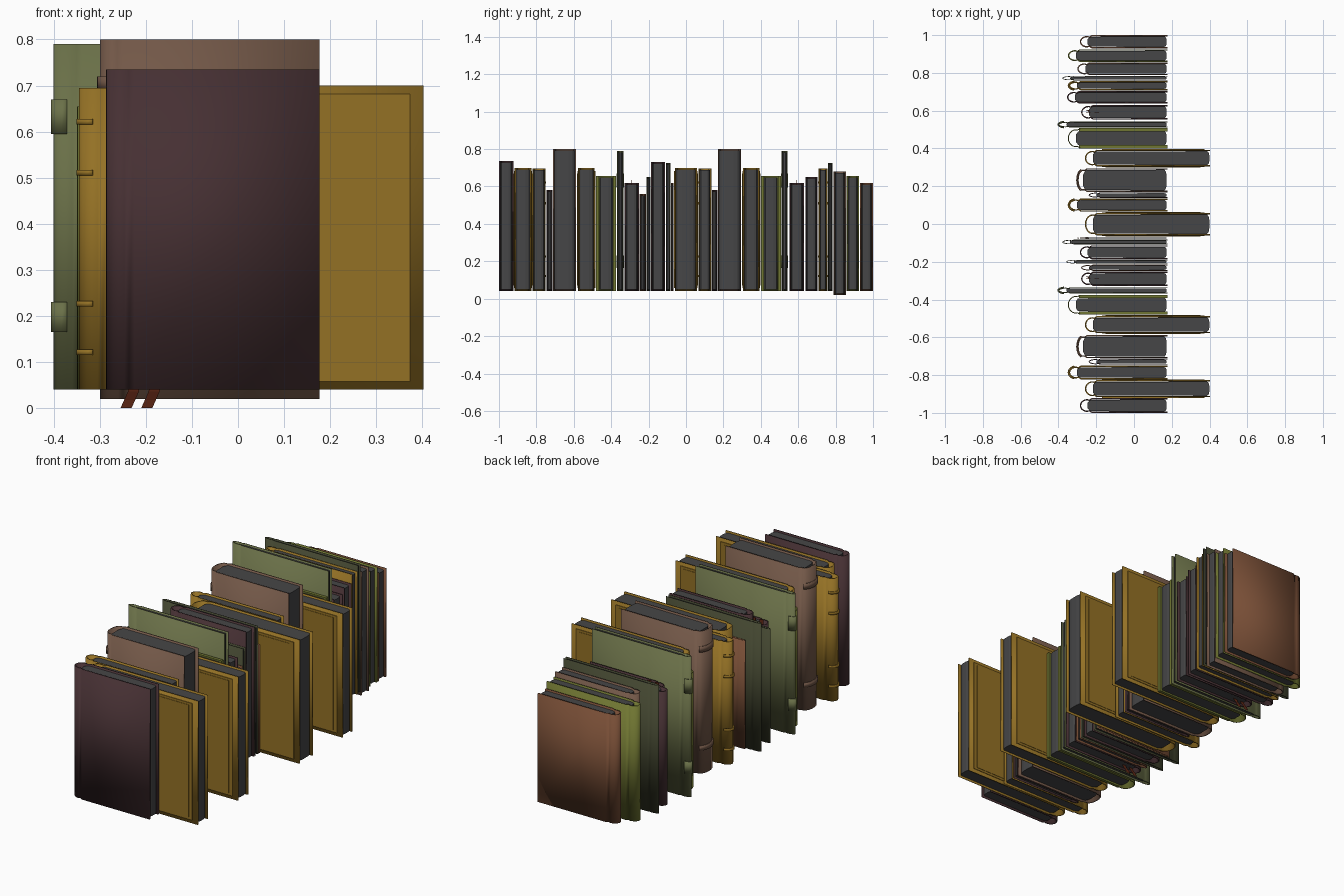
import bpy, math

if "Cube" in bpy.data.objects:
    bpy.data.objects.remove(bpy.data.objects["Cube"])


def mat(name, r, g, b):
    m = bpy.data.materials.new(name)
    lin = [((c / 255 + 0.055) / 1.055) ** 2.4 if c > 10 else c / 255 / 12.92 for c in (r, g, b)]
    m.diffuse_color = (*lin, 1)
    m.use_nodes = True
    m.node_tree.nodes["Principled BSDF"].inputs["Base Color"].default_value = m.diffuse_color
    return m


MATS = {
    "gold": mat("ochre gold", 148, 113, 37),
    "brown": mat("warm brown", 115, 88, 72),
    "sage": mat("sage green", 106, 112, 72),
    "olive": mat("bright olive", 112, 118, 50),
    "forest": mat("dark olive", 67, 70, 48),
    "maroon": mat("dark maroon", 70, 48, 51),
    "rust": mat("red brown", 120, 78, 54),
    "ribbon": mat("ribbon red", 98, 40, 22),
    "pages": mat("charcoal pages", 70, 70, 71),
}


def add(name, verts, faces, colour):
    me = bpy.data.meshes.new(name)
    me.from_pydata(verts, [], faces)
    me.materials.append(MATS[colour])
    ob = bpy.data.objects.new(name, me)
    bpy.context.collection.objects.link(ob)
    return ob


def strip(name, path, z0, z1, t, colour):
    """Upright sheet along an xy path, thickened inward."""
    n = len(path)
    verts = [(x, y, z) for z in (z0, z1) for x, y in path]
    faces = [(i, i + 1, n + i + 1, n + i) for i in range(n - 1)]
    ob = add(name, verts, faces, colour)
    s = ob.modifiers.new("thickness", 'SOLIDIFY')
    s.thickness, s.offset = t, -1
    return ob


def prism(name, outline, z0, z1, colour):
    """Solid extrusion of a counter-clockwise xy outline."""
    n = len(outline)
    verts = [(x, y, z) for z in (z0, z1) for x, y in outline]
    faces = [tuple(range(n - 1, -1, -1)), tuple(range(n, 2 * n))]
    faces += [(i, (i + 1) % n, n + (i + 1) % n, n + i) for i in range(n)]
    return add(name, verts, faces, colour)


def box(name, x0, x1, y0, y1, z0, z1, colour):
    return prism(name, [(x0, y0), (x1, y0), (x1, y1), (x0, y1)], z0, z1, colour)


def spine_arc(x0, yc, h, depth, grow=0.0, span=90):
    pts = []
    for i in range(11):
        a = math.radians(span - 2 * span * i / 10)
        pts.append((x0 + depth - (depth + grow) * math.cos(a), yc + (h + grow) * math.sin(a)))
    return pts


def book(i, y0, y1, x0, x1, z1, colour, z0=0.04, style=""):
    yc, h = (y0 + y1) / 2, (y1 - y0) / 2
    depth = 0.028 if style == "banded" else 0.04
    t = min(0.007, h * 0.3)
    if style == "thick":
        t = 0.016
    sh = h * 0.88                       # spine half width
    hinge = x0 + depth
    # case: two boards, hinge grooves and hollow rounded spine
    arc = spine_arc(x0, yc, sh, depth)
    groove = h - min(0.008, h * 0.3)
    path = [(x1, yc + h), (hinge + 0.022, yc + h), (hinge + 0.01, yc + groove)] + arc
    path += [(hinge + 0.01, yc - groove), (hinge + 0.022, yc - h), (x1, yc - h)]
    if style == "thick":                # separate heavy boards
        strip(f"spine_{i}", path[1:-1], z0, z1, 0.005, colour)
        for s, e in ((yc - h, yc - h + t), (yc + h - t, yc + h)):
            box(f"board_{i}", hinge + 0.02, x1, s, e, z0, z1, colour)
    else:
        strip(f"cover_{i}", path, z0, z1, t, colour)
    # page block with eased edges
    p, a, b = h - t - 0.0005, hinge + 0.002, x1 - 0.004
    c = 0.012
    prism(f"pages_{i}", [(a, yc - p * 0.5), (a + c, yc - p * 0.95), (b - c, yc - p),
                         (b - c * 0.3, yc - p * 0.8), (b, yc - p * 0.4), (b, yc + p * 0.4),
                         (b - c * 0.3, yc + p * 0.8), (b - c, yc + p), (a + c, yc + p * 0.95),
                         (a, yc + p * 0.5)], z0 + 0.008, z1 - 0.008, "pages")
    # raised spine bands
    bands = []
    if style == "ribbed":
        bands = [(0.115, 0.127), (0.22, 0.232), (0.505, 0.517), (0.615, 0.627)]
    elif style == "banded":
        bands = [(0.165, 0.19), (0.69, 0.72)]
    elif style == "clasped":
        bands = [(0.165, 0.23), (0.595, 0.67)]
    for lo, hi in bands:
        strip(f"spine_band_{i}", spine_arc(x0, yc, sh, depth, 0.006, 75), lo, hi, 0.006, colour)
    # double frame on both boards
    if style == "framed":
        for side in (-1, 1):
            for m, th in ((0.03, 0.003), (0.05, 0.005)):
                ya, yb = sorted((yc + side * (h - 0.001), yc + side * (h + th)))
                box(f"cover_panel_{i}", hinge + 0.02 + m, x1 - m, ya, yb,
                    z0 + m * 0.6, z1 - m * 0.6, colour)
    # place-marker ribbons hanging below
    if style == "ribbons":
        for rx in (-0.255, -0.21):
            verts, faces = [], []
            for k, (dx, dy, z) in enumerate(((0.02, -0.006, 0.06), (0.016, 0, 0.036),
                                             (0.008, 0.008, 0.018), (0, 0.011, 0.0))):
                verts += [(rx + dx, yc + dy, z), (rx + dx + 0.024, yc + dy, z)]
                if k:
                    faces.append((2 * k - 2, 2 * k - 1, 2 * k + 1, 2 * k))
            add(f"ribbon_{i}", verts, faces, "ribbon")
            box(f"ribbon_top_{i}", rx, rx + 0.024, yc - 0.001, yc + 0.001, z1 - 0.01, z1 + 0.015, "ribbon")


# y0, y1, spine x, fore-edge x, top z, colour, style, from the front of the row to the back
ROW = [
    (-1.0, -0.922, -0.287, 0.177, 0.735, "maroon", ""),
    (-0.917, -0.827, -0.26, 0.403, 0.70, "gold", "framed"),
    (-0.822, -0.75, -0.345, 0.177, 0.695, "gold", "ribbed"),
    (-0.745, -0.713, -0.24, 0.177, 0.58, "maroon", ""),
    (-0.71, -0.588, -0.30, 0.177, 0.80, "brown", "banded"),
    (-0.578, -0.488, -0.26, 0.403, 0.70, "gold", "framed"),
    (-0.48, -0.375, -0.35, 0.177, 0.655, "olive", "thick"),
    (-0.368, -0.335, -0.40, 0.177, 0.79, "sage", "clasped"),
    (-0.328, -0.252, -0.28, 0.177, 0.62, "maroon", "ribbons"),
    (-0.248, -0.215, -0.28, 0.177, 0.56, "rust", ""),
    (-0.21, -0.19, -0.36, 0.177, 0.65, "forest", ""),
    (-0.187, -0.113, -0.287, 0.177, 0.73, "maroon", ""),
    (-0.108, -0.083, -0.38, 0.177, 0.725, "forest", ""),
    (-0.08, -0.068, -0.30, 0.177, 0.62, "rust", ""),
    (-0.06, 0.058, -0.26, 0.403, 0.70, "gold", "framed"),
    (0.066, 0.135, -0.345, 0.177, 0.695, "gold", "ribbed"),
    (0.138, 0.168, -0.24, 0.177, 0.58, "maroon", ""),
    (0.17, 0.295, -0.30, 0.177, 0.80, "brown", "banded"),
    (0.305, 0.393, -0.26, 0.403, 0.70, "gold", "framed"),
    (0.401, 0.507, -0.35, 0.177, 0.655, "olive", "thick"),
    (0.51, 0.543, -0.40, 0.177, 0.79, "sage", "clasped"),
    (0.553, 0.63, -0.28, 0.177, 0.62, "maroon", "ribbons"),
    (0.638, 0.704, -0.355, 0.177, 0.65, "maroon", ""),
    (0.708, 0.757, -0.345, 0.177, 0.695, "gold", "ribbed"),
    (0.76, 0.784, -0.38, 0.177, 0.725, "forest", ""),
    (0.788, 0.855, -0.30, 0.177, 0.68, "brown", ""),
    (0.858, 0.925, -0.35, 0.177, 0.655, "olive", ""),
    (0.93, 1.0, -0.287, 0.177, 0.62, "rust", ""),
]
for n, (y0, y1, xs, xf, top, col, style) in enumerate(ROW, 1):
    book(n, y0, y1, xs, xf, top, col, 0.02 if top == 0.68 else 0.04, style)

# soften only the rounded spines
for ob in bpy.context.scene.objects:
    ob.select_set(ob.name.startswith(("cover_", "spine_")))
    bpy.context.view_layer.objects.active = ob
bpy.ops.object.shade_smooth_by_angle(angle=math.radians(30))
